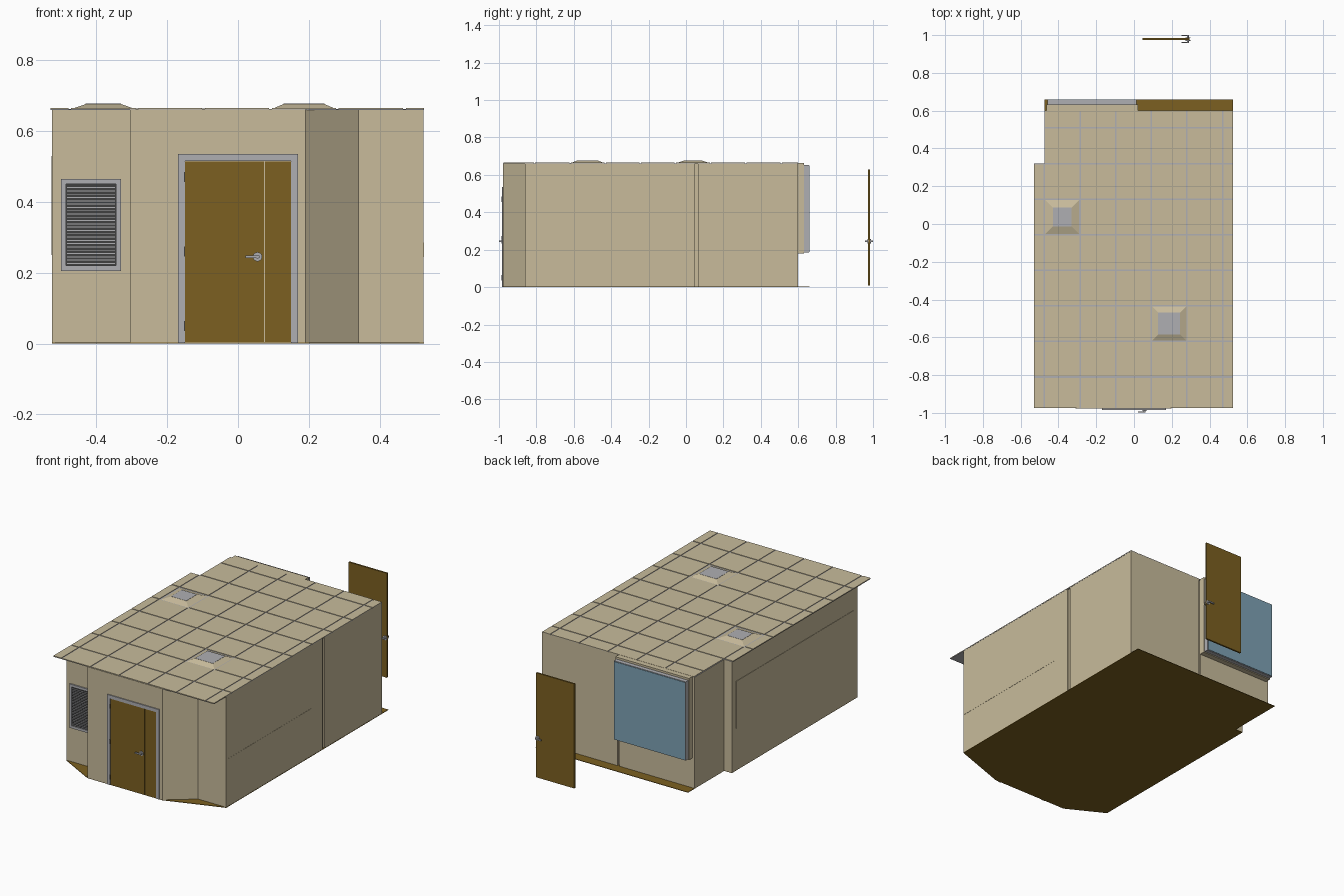
import bpy, bmesh
from math import pi
from mathutils import Vector

if "Cube" in bpy.data.objects:
    bpy.data.objects.remove(bpy.data.objects["Cube"])


def mat(name, r, g, b):
    m = bpy.data.materials.new(name)
    m.diffuse_color = (r, g, b, 1)
    m.use_nodes = True
    m.node_tree.nodes["Principled BSDF"].inputs["Base Color"].default_value = m.diffuse_color
    return m


TAN = mat("tan_paint", 0.58, 0.50, 0.33)
WOOD = mat("brown_wood", 0.20, 0.117, 0.015)
GREY = mat("grey_metal", 0.43, 0.43, 0.45)
DARK = mat("dark_metal", 0.05, 0.05, 0.05)
BLUE = mat("blue_glass", 0.21, 0.36, 0.46)


def finish(name, bm, m):
    me = bpy.data.meshes.new(name)
    bm.to_mesh(me)
    bm.free()
    me.materials.append(m)
    ob = bpy.data.objects.new(name, me)
    bpy.context.collection.objects.link(ob)
    return ob


def add_box(bm, x0, x1, y0, y1, z0, z1):
    vs = bmesh.ops.create_cube(bm, size=1)["verts"]
    for v in vs:
        v.co = Vector((x0 + (v.co.x + .5) * (x1 - x0),
                       y0 + (v.co.y + .5) * (y1 - y0),
                       z0 + (v.co.z + .5) * (z1 - z0)))


def boxes(name, m, *dims):
    bm = bmesh.new()
    for d in dims:
        add_box(bm, *d)
    return finish(name, bm, m)


def prism(name, pts, z0, z1, m):
    bm = bmesh.new()
    f = bm.faces.new([bm.verts.new((x, y, z0)) for x, y in pts])
    ext = bmesh.ops.extrude_face_region(bm, geom=[f])["geom"]
    for v in ext:
        if isinstance(v, bmesh.types.BMVert):
            v.co.z = z1
    bmesh.ops.recalc_face_normals(bm, faces=bm.faces)
    return finish(name, bm, m)


def frame(name, m, x0, x1, y0, y1, z0, z1, w, bottom=True):
    parts = [(x0, x0 + w, y0, y1, z0, z1), (x1 - w, x1, y0, y1, z0, z1),
             (x0 + w, x1 - w, y0, y1, z1 - w, z1)]
    if bottom:
        parts.append((x0 + w, x1 - w, y0, y1, z0, z0 + w))
    return boxes(name, m, *parts)


def cylinder_y(name, m, x, y, z, r, depth):
    bpy.ops.mesh.primitive_cylinder_add(vertices=20, radius=r, depth=depth,
                                        location=(x, y, z), rotation=(pi / 2, 0, 0))
    ob = bpy.context.object
    ob.name = name
    ob.data.materials.append(m)
    bpy.ops.object.shade_smooth_by_angle()


def handle(name, x, y, z, side):
    # rose, stem and lever on one face of a door
    cylinder_y(name + "_rose", GREY, x, y + side * .002, z, .013, .005)
    cylinder_y(name + "_stem", GREY, x, y + side * .008, z, .005, .014)
    ya, yb = sorted((y + side * .011, y + side * .017))
    boxes(name + "_lever", GREY, (x - .034, x + .006, ya, yb, z - .004, z + .004))


# floor with clipped front corners and a notch at the back left
prism("floor", [(.525, .66), (-.475, .66), (-.475, .32), (-.525, .32), (-.525, -.86),
                (-.305, -.978), (.19, -.978), (.525, -.86)], 0, .003, WOOD)

# wall shell, following the room outline with two narrow recessed joints
outline = [(.524, .045), (.514, .045), (.514, .065), (.524, .065), (.524, .6),
           (.03, .6), (.03, .59), (.018, .59), (.018, .6), (-.475, .6), (-.475, .32),
           (-.525, .32), (-.525, -.86), (-.305, -.86), (-.305, -.978), (.19, -.978),
           (.34, -.86), (.524, -.86)]
bm = bmesh.new()
low = [bm.verts.new((x, y, .002)) for x, y in outline]
top = [bm.verts.new((x, y, .661)) for x, y in outline]
for i in range(len(low)):
    j = (i + 1) % len(low)
    bm.faces.new((low[i], low[j], top[j], top[i]))
walls = finish("walls", bm, TAN)
thick = walls.modifiers.new("thickness", "SOLIDIFY")
thick.thickness, thick.offset = .004, -1

# shallow panels showing on the side walls
boxes("left_wall_panel", TAN, (-.527, -.523, -.82, .28, .25, .53))
boxes("right_wall_rail", TAN, (.52, .525, -.86, -.06, .245, .285))

# ceiling grid with tiles; two cells hold raised light housings
prism("ceiling_grid", [(.525, -.975), (.525, .6), (-.475, .6), (-.475, .32),
                       (-.53, .32), (-.53, -.975)], .659, .662, GREY)
xs = [-.53, -.475, -.285, -.097, .092, .28, .47, .525]
ys = [-.975, -.81, -.62, -.433, -.245, -.057, .131, .32, .51, .6]
lights = {(1, 5): .05, (4, 2): .058}
bm = bmesh.new()
for i in range(len(xs) - 1):
    for j in range(len(ys) - 1):
        if (i == 0 and j >= 7) or (i, j) in lights:
            continue
        g0, g1 = (0 if i == 0 else .004), (0 if i == len(xs) - 2 else .004)
        h0, h1 = (0 if j == 0 else .004), (0 if j == len(ys) - 2 else .004)
        add_box(bm, xs[i] + g0, xs[i + 1] - g1, ys[j] + h0, ys[j + 1] - h1, .661, .665)
finish("ceiling_tiles", bm, TAN)

for n, ((i, j), r) in enumerate(lights.items(), 1):
    cx, cy = (xs[i] + xs[i + 1]) / 2, (ys[j] + ys[j + 1]) / 2
    bm = bmesh.new()
    add_box(bm, cx - .093, cx + .093, cy - .093, cy + .093, .661, .676)
    for v in bm.verts:
        if v.co.z > .67:
            v.co.x = cx + (r if v.co.x > cx else -r)
            v.co.y = cy + (r if v.co.y > cy else -r)
    finish(f"light_housing_{n}", bm, TAN)
    boxes(f"light_top_{n}", GREY, (cx - r, cx + r, cy - r, cy + r, .675, .677))

# front double door: frame, wide and narrow leaf, hinges, handle
frame("front_door_frame", GREY, -.17, .17, -.984, -.972, .002, .535, .02, False)
boxes("front_door_wide_leaf", WOOD, (-.149, .073, -.982, -.972, .004, .514))
boxes("front_door_narrow_leaf", WOOD, (.076, .149, -.982, -.972, .004, .514))
boxes("front_door_hinges", DARK, *[(-.153, -.149, -.986, -.98, z - .014, z + .014)
                                   for z in (.05, .26, .47)])
handle("front_door_handle", .055, -.982, .245, -1)

# front window with blind slats
frame("front_window_frame", GREY, -.5, -.33, -.868, -.857, .205, .465, .015)
boxes("front_window_pane", DARK, (-.485, -.345, -.862, -.859, .22, .45))
boxes("front_window_slats", GREY, *[(-.483, -.347, -.865, -.861, z, z + .0025)
                                    for z in [.225 + k * .0093 for k in range(24)]])

# projecting back window: casing, metal frame, large pane
frame("back_window_casing", TAN, -.462, .02, .595, .632, .18, .664, .02)
frame("back_window_frame", GREY, -.458, .014, .63, .657, .185, .652, .02)
boxes("back_window_pane", BLUE, (-.455, .011, .653, .66, .188, .649))

# free-standing door behind the room, handles on both faces
boxes("rear_door", WOOD, (.045, .295, .974, .984, .01, .63))
handle("rear_door_outer_handle", .285, .984, .245, 1)
handle("rear_door_inner_handle", .285, .974, .245, -1)
